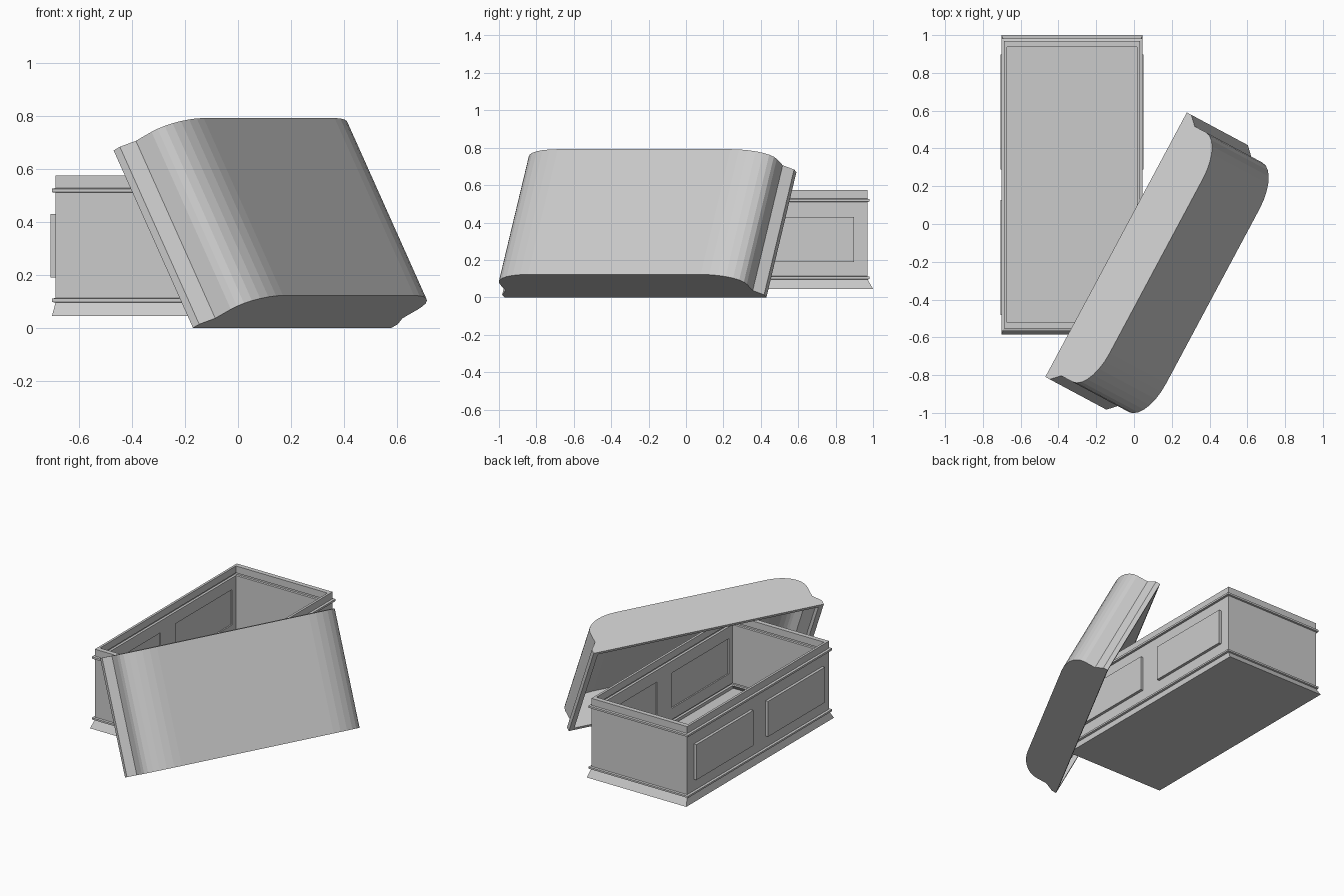
import bpy, bmesh, math
from mathutils import Vector, Matrix

if "Cube" in bpy.data.objects:
    bpy.data.objects.remove(bpy.data.objects["Cube"])

CX, CY = -0.328, 0.2075      # coffin centre


def new_object(name, bm):
    bmesh.ops.recalc_face_normals(bm, faces=bm.faces)
    me = bpy.data.meshes.new(name)
    bm.to_mesh(me)
    bm.free()
    ob = bpy.data.objects.new(name, me)
    bpy.context.collection.objects.link(ob)
    return ob


def box(name, x0, x1, y0, y1, z0, z1):
    bm = bmesh.new()
    m = Matrix.Translation(((x0 + x1) / 2, (y0 + y1) / 2, (z0 + z1) / 2)) @ \
        Matrix.Diagonal((abs(x1 - x0), abs(y1 - y0), z1 - z0, 1))
    bmesh.ops.create_cube(bm, size=1, matrix=m)
    return new_object(name, bm)


def bridge(bm, a, b):
    n = len(a)
    for i in range(n):
        bm.faces.new((a[i], a[(i + 1) % n], b[(i + 1) % n], b[i]))


# coffin shell: half width, half length, height up the outside
wall = [(.374, .7925, .045), (.361, .764, .095), (.374, .774, .098), (.374, .774, .11),
        (.36, .762, .113), (.36, .762, .51), (.374, .774, .512), (.374, .774, .525),
        (.36, .762, .528), (.36, .762, .575)]
inner = [(a - .016, b - .032, c) for a, b, c in reversed(wall[1:])]
inner.append((.356, .755, .065))
bm = bmesh.new()
rings = [[bm.verts.new((CX + sx * a, CY + sy * b, c))
          for sx, sy in ((-1, -1), (1, -1), (1, 1), (-1, 1))] for a, b, c in wall + inner]
for r, s in zip(rings, rings[1:]):
    bridge(bm, r, s)
bm.faces.new(rings[0])
bm.faces.new(rings[-1])
coffin = new_object("coffin_body", bm)

# raised panels outside, matching recesses inside
for sx, side in ((-1, "left"), (1, "right")):
    for sy, end in ((-1, "front"), (1, "back")):
        y0, y1 = sorted((CY + sy * .08, CY + sy * .69))
        cut = box("panel_cutter", *sorted((CX + sx * .30, CX + sx * .353)), y0, y1, .19, .43)
        cut.hide_render = True
        mod = coffin.modifiers.new("recess", 'BOOLEAN')
        mod.object, mod.operation, mod.solver = cut, 'DIFFERENCE', 'EXACT'
        bpy.context.view_layer.objects.active = coffin
        bpy.ops.object.modifier_apply(modifier=mod.name)
        bpy.data.objects.remove(cut)
        box(f"panel_{side}_{end}", *sorted((CX + sx * .356, CX + sx * .379)), y0, y1, .19, .43)

# lid: domed profile (along length, height) swept across its width
L, W = 1.588, .751


def lid_profile(t):
    half = [(t, 0), (t, .03), (.045 + t, .08)]
    for i in range(8):
        a = math.pi / 2 * i / 7
        half.append((.27 - (.225 - t) * math.cos(a), .155 + (.115 - t * .8) * math.sin(a)))
    return half + [(L - u, h) for u, h in reversed(half)]


bm = bmesh.new()
def section(t, v):
    return [bm.verts.new((u, v, h)) for u, h in lid_profile(t)]


pairs = [(section(0, 0), section(0, W)), (section(.033, .02), section(.033, W - .02))]
for a, b in pairs:
    for i in range(len(a) - 1):
        bm.faces.new((a[i], a[i + 1], b[i + 1], b[i]))
    bm.faces.new(a)
    bm.faces.new(b)
# rim joining the outer and inner skins
outer_rim, inner_rim = [(a[0], a[-1], b[-1], b[0]) for a, b in pairs]
bridge(bm, outer_rim, inner_rim)
lid = new_object("coffin_lid", bm)

# lean the lid against the coffin
u = Vector((.472, .882, 0)).normalized()
tilt = math.radians(63.1)
side = Vector((u.y, -u.x, 0))
v = -side * math.cos(tilt) + Vector((0, 0, math.sin(tilt)))
n = side * math.sin(tilt) + Vector((0, 0, math.cos(tilt)))
m = Matrix((u, v, n)).transposed().to_4x4()
m.translation = (-.17, -.97, 0)
lid.data.transform(m)
